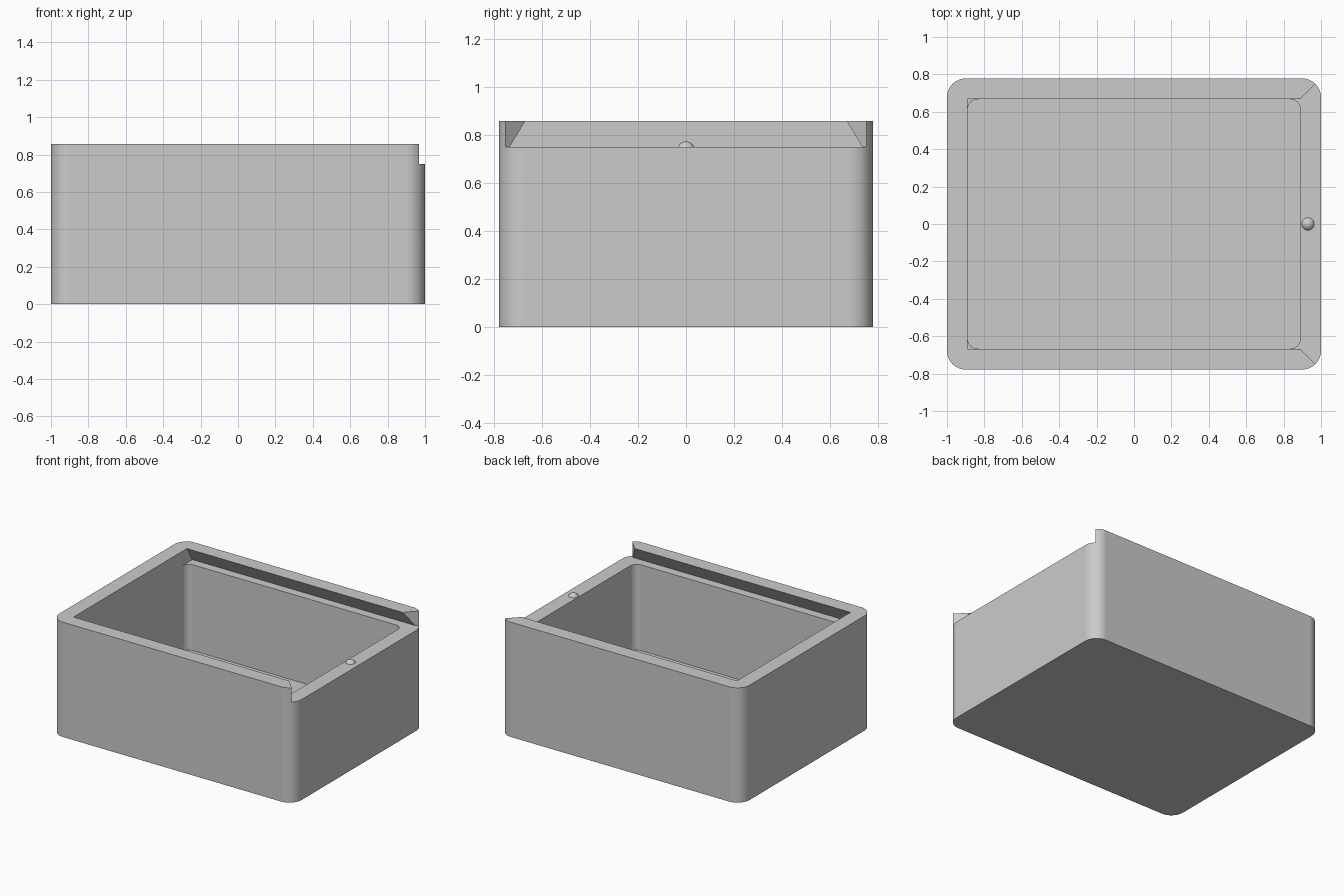
import bpy, bmesh
from mathutils import Vector

if "Cube" in bpy.data.objects:
    bpy.data.objects.remove(bpy.data.objects["Cube"], do_unlink=True)

LENGTH, DEPTH, HEIGHT = 2.0, 1.556, 0.857
LEDGE = 0.75            # height of the lid groove floor
IN_X, IN_Y = 0.89, 0.667  # half sizes of the cavity
FLOOR = 0.11

grey = bpy.data.materials.new("light grey")
grey.use_nodes = True
grey.diffuse_color = (0.6, 0.6, 0.6, 1)
grey.node_tree.nodes["Principled BSDF"].inputs["Base Color"].default_value = (0.6, 0.6, 0.6, 1)


def make_object(name, bm):
    bmesh.ops.recalc_face_normals(bm, faces=bm.faces)
    mesh = bpy.data.meshes.new(name)
    bm.to_mesh(mesh)
    bm.free()
    mesh.materials.append(grey)
    obj = bpy.data.objects.new(name, mesh)
    bpy.context.collection.objects.link(obj)
    return obj


def rounded_box(name, half_x, half_y, low, high, radius, segments, round_floor):
    bm = bmesh.new()
    bmesh.ops.create_cube(bm, size=2)
    for v in bm.verts:
        v.co = (v.co.x * half_x, v.co.y * half_y, high if v.co.z > 0 else low)
    edges = []
    for e in bm.edges:
        a, b = (v.co.z for v in e.verts)
        if a != b or (round_floor and a == low):
            edges.append(e)
    bmesh.ops.bevel(bm, geom=edges, offset=radius, segments=segments,
                    profile=0.5, affect='EDGES', clamp_overlap=True)
    return make_object(name, bm)


def prism(name, outline, direction):
    bm = bmesh.new()
    face = bm.faces.new([bm.verts.new(p) for p in outline])
    grown = bmesh.ops.extrude_face_region(bm, geom=[face])["geom"]
    verts = [g for g in grown if isinstance(g, bmesh.types.BMVert)]
    bmesh.ops.translate(bm, verts=verts, vec=Vector(direction))
    return make_object(name, bm)


def smooth(obj):
    bpy.ops.object.select_all(action='DESELECT')
    obj.select_set(True)
    bpy.context.view_layer.objects.active = obj
    bpy.ops.object.shade_smooth_by_angle(angle=0.5)


# Solid box with rounded upright corners
box = rounded_box("box_body", LENGTH / 2, DEPTH / 2, 0, HEIGHT, 0.1, 10, False)

# Dovetail groove for the sliding lid, open at the left end
slot = prism("groove_cutter",
             [(-IN_X, -0.733, LEDGE), (-IN_X, 0.733, LEDGE),
              (-IN_X, 0.643, 0.9), (-IN_X, -0.643, 0.9)], (2.1, 0, 0))
# Flared mouth of the groove
mouth = prism("mouth_cutter",
              [(IN_X, -0.668, LEDGE), (1.07, -0.855, LEDGE),
               (1.07, 0.855, LEDGE), (IN_X, 0.668, LEDGE)], (0, 0, 0.2))
# Storage cavity with rounded walls and floor edge
cavity = rounded_box("cavity_cutter", IN_X, IN_Y, FLOOR, 0.8, 0.055, 7, True)

for cutter in (slot, mouth, cavity):
    cutter.hide_render = True
    mod = box.modifiers.new(cutter.name, 'BOOLEAN')
    mod.operation = 'DIFFERENCE'
    mod.solver = 'EXACT'
    mod.object = cutter

# Bake the cuts, then discard the cutters
graph = bpy.context.evaluated_depsgraph_get()
box_mesh = bpy.data.meshes.new_from_object(box.evaluated_get(graph))
box.modifiers.clear()
box.data = box_mesh
for cutter in (slot, mouth, cavity):
    bpy.data.objects.remove(cutter, do_unlink=True)
box.data.materials.clear()
box.data.materials.append(grey)
smooth(box)
normals = box.modifiers.new("flat_walls", 'WEIGHTED_NORMAL')
normals.keep_sharp = True

# Small round catch on the end ledge
bm = bmesh.new()
bmesh.ops.create_uvsphere(bm, u_segments=24, v_segments=14, radius=0.037)
bmesh.ops.translate(bm, verts=bm.verts, vec=(0.93, 0, 0.735))
smooth(make_object("lid_catch", bm))
